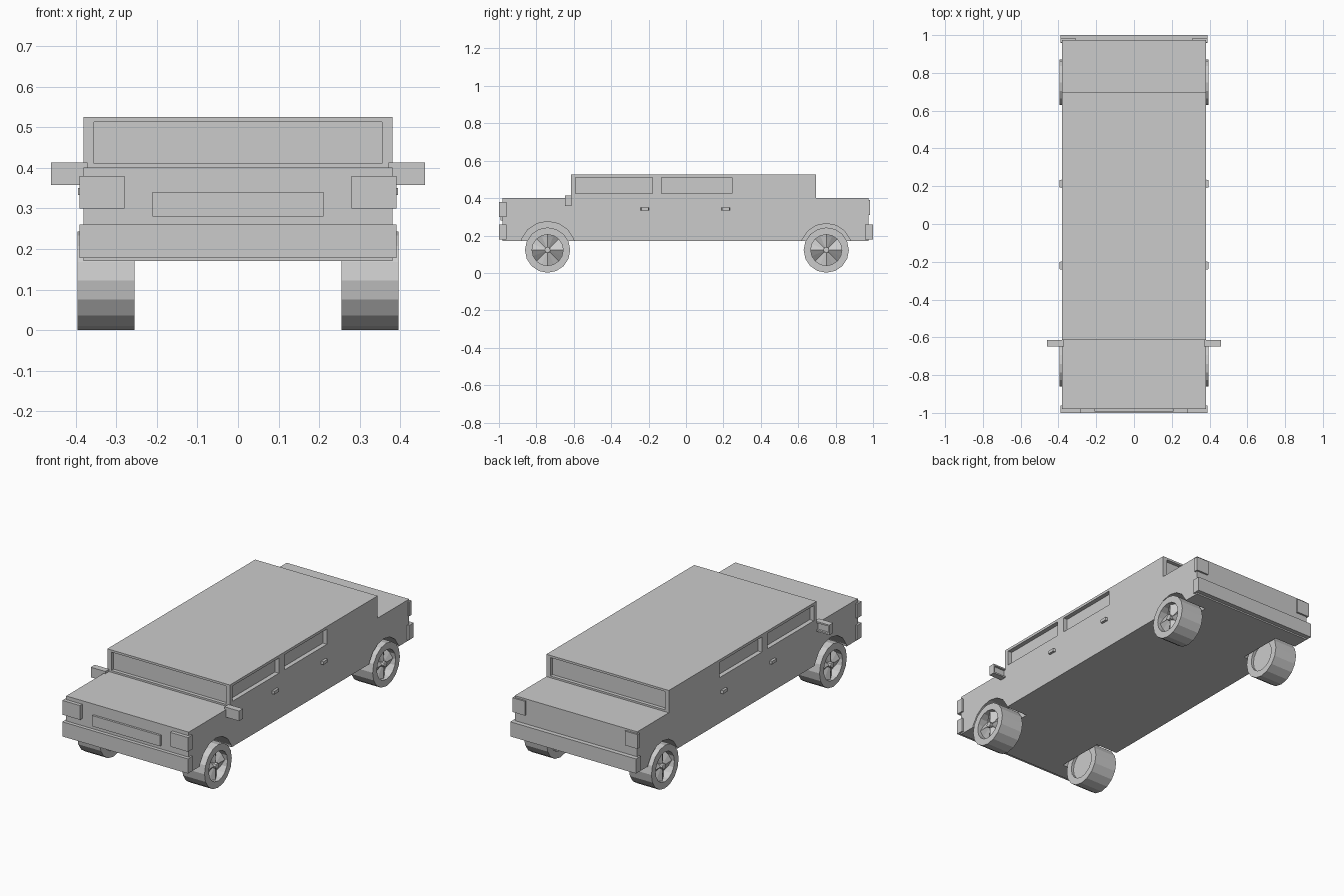
import bpy, bmesh, math

if "Cube" in bpy.data.objects:
    bpy.data.objects.remove(bpy.data.objects["Cube"])

paint = bpy.data.materials.new("plain_grey")
paint.diffuse_color = (0.6, 0.6, 0.6, 1)
paint.use_nodes = True
paint.node_tree.nodes["Principled BSDF"].inputs["Base Color"].default_value = paint.diffuse_color


def make(name, bm):
    bmesh.ops.recalc_face_normals(bm, faces=bm.faces)
    me = bpy.data.meshes.new(name)
    bm.to_mesh(me)
    bm.free()
    me.materials.append(paint)
    ob = bpy.data.objects.new(name, me)
    bpy.context.collection.objects.link(ob)
    return ob


def box_bm(x0, x1, y0, y1, z0, z1):
    bm = bmesh.new()
    bmesh.ops.create_cube(bm, size=1)
    for v in bm.verts:
        v.co = ((x0, x1)[v.co.x > 0], (y0, y1)[v.co.y > 0], (z0, z1)[v.co.z > 0])
    return bm


def box(name, *dims):
    return make(name, box_bm(*dims))


def both(name, x0, x1, *rest):
    box(name + "_right", x0, x1, *rest)
    box(name + "_left", -x1, -x0, *rest)


def lathe(bm, profile, y, z, n, side):
    """Rings of (x, radius) about an x axis; returns the rings."""
    rings = []
    for x, r in profile:
        rings.append([bm.verts.new((side * x, y + r * math.sin(i * math.tau / n),
                                    z + r * math.cos(i * math.tau / n))) for i in range(n)])
    for a, b in zip(rings, rings[1:]):
        for i in range(n):
            bm.faces.new((a[i], a[(i + 1) % n], b[(i + 1) % n], b[i]))
    return rings


# body: side profile extruded across the width
profile = [(-.98, .17), (.975, .17), (.975, .40), (.695, .40),
           (.695, .525), (-.615, .525), (-.615, .40), (-.98, .40)]
bm = bmesh.new()
face = bm.faces.new([bm.verts.new((-.38, y, z)) for y, z in profile])
ext = bmesh.ops.extrude_face_region(bm, geom=[face])
for v in ext["geom"]:
    if isinstance(v, bmesh.types.BMVert):
        v.co.x = .38
body = make("body", bm)

# cutters: windows and wheel arches
cutters = [box("windscreen_cutter", -.355, .355, -.7, -.595, .41, .513),
           box("rear_window_cutter", -.355, .355, .675, .8, .41, .513)]
for s in (-1, 1):
    for y0, y1 in ((-.59, -.18), (-.13, .245)):
        a, b = sorted((s * .355, s * .5))
        cutters.append(box("side_window_cutter", a, b, y0, y1, .425, .51))
    for y, r in ((-.74, .15), (.75, .139)):
        bm = bmesh.new()
        rings = lathe(bm, [(.245, r), (.5, r)], y, .125, 16, s)
        bm.faces.new(rings[0])
        bm.faces.new(rings[1])
        cutters.append(make("wheel_arch_cutter", bm))
for c in cutters:
    m = body.modifiers.new("cut", "BOOLEAN")
    m.operation = "DIFFERENCE"
    m.solver = "EXACT"
    m.object = c
dg = bpy.context.evaluated_depsgraph_get()
cut_mesh = bpy.data.meshes.new_from_object(body.evaluated_get(dg))
body.modifiers.clear()
body.data = cut_mesh
for c in cutters:
    bpy.data.objects.remove(c)

# bumpers, lamps, grille
box("front_bumper", -.39, .39, -1, -.96, .178, .26)
box("rear_bumper", -.39, .39, .957, 1, .178, .26)
both("headlight", .28, .39, -1, -.96, .30, .38)
both("tail_light", .31, .388, .962, .985, .31, .39)
box("grille", -.21, .21, -.992, -.97, .28, .34)

for s, side in ((1, "right"), (-1, "left")):
    # wing mirror with a recessed glass facing back
    bm = box_bm(*sorted((s * .37, s * .46)), -.648, -.613, .357, .413)
    bmesh.ops.recalc_face_normals(bm, faces=bm.faces)
    back = max(bm.faces, key=lambda f: f.calc_center_median().y)
    bmesh.ops.inset_region(bm, faces=[back], thickness=.012)
    inner = bmesh.ops.extrude_face_region(bm, geom=[back])
    for v in inner["geom"]:
        if isinstance(v, bmesh.types.BMVert):
            v.co.y -= .012
    bmesh.ops.delete(bm, geom=[back], context="FACES")
    make("wing_mirror_" + side, bm)

    # door handles, tapered outwards
    for y in (-.22, .213):
        bm = box_bm(*sorted((s * .37, s * .394)), y - .024, y + .024, .333, .35)
        for v in bm.verts:
            if abs(v.co.x) > .38:
                v.co.y = y + (v.co.y - y) * .8
        make("door_handle_" + side, bm)

    for y, end in ((-.74, "front"), (.75, "rear")):
        # tyre: ring open at both faces
        z = .122
        bm = bmesh.new()
        lathe(bm, [(.365, .083), (.395, .083), (.395, .121), (.255, .121),
                   (.255, .083), (.27, .083)], y, z, 16, s)
        # inner disc
        inner = lathe(bm, [(.27, .083), (.27, .03)], y, z, 16, s)
        bm.faces.new(inner[1])
        # folded rim: alternating ridges and valleys run to the hub
        outer, hub = lathe(bm, [(.372, .083), (.382, .014)], y, z, 16, s)
        for i, v in enumerate(outer):
            v.co.x = s * (.378, .362, .345, .362)[i % 4]
        for i, v in enumerate(hub):
            v.co.x = s * (.38, .372, .362, .372)[i % 4]
        lathe(bm, [(.345, .083), (.38, .083)], y, z, 16, s)
        # hub cap
        cap = lathe(bm, [(.355, .016), (.39, .016), (.392, .01)], y, z, 8, s)
        bm.faces.new(cap[2])
        bmesh.ops.remove_doubles(bm, verts=bm.verts, dist=.0001)
        make(end + "_wheel_" + side, bm)
